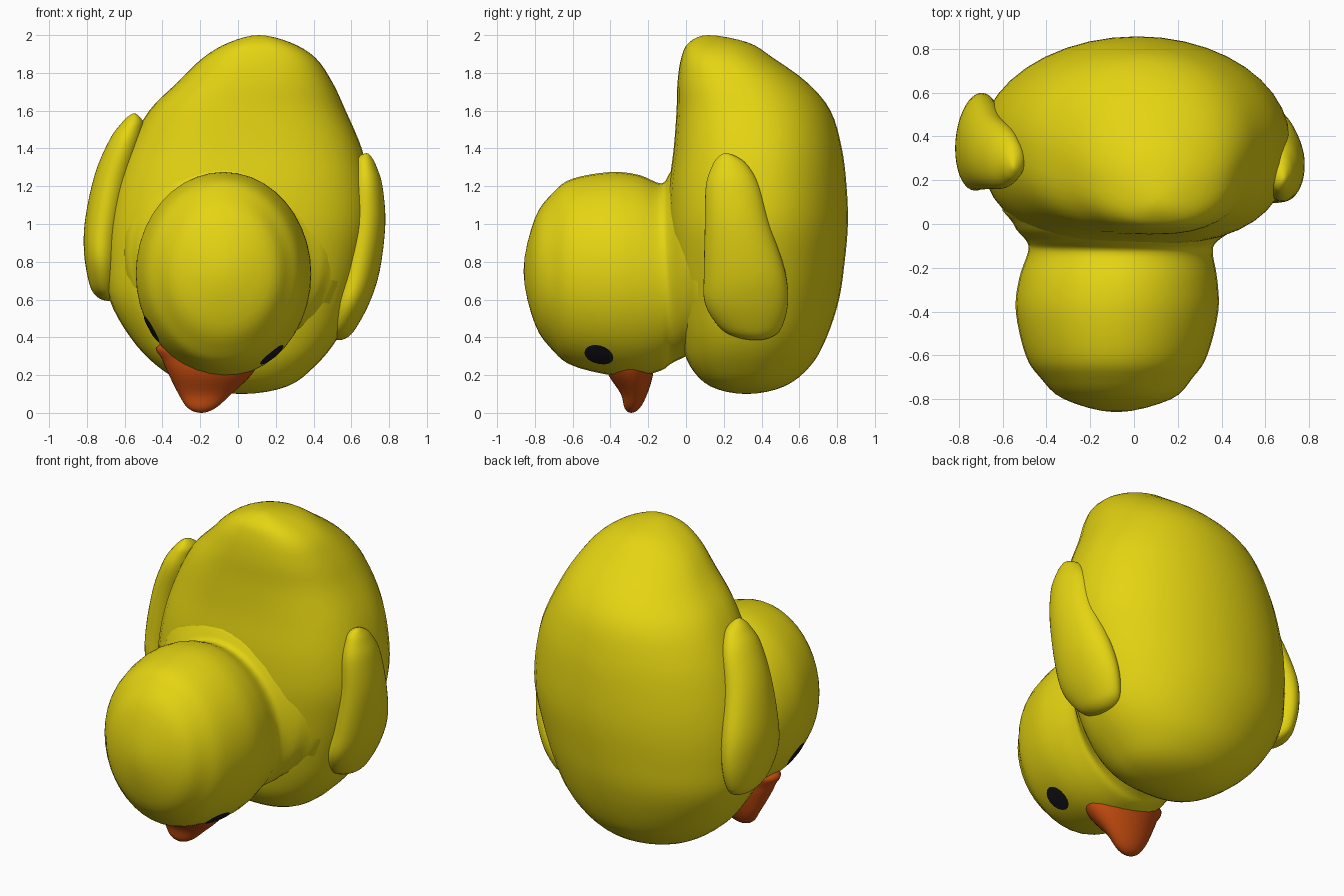
import bpy, bmesh, math
from mathutils import Vector
from mathutils.bvhtree import BVHTree

if "Cube" in bpy.data.objects:
    bpy.data.objects.remove(bpy.data.objects["Cube"])


def material(name, rgb):
    m = bpy.data.materials.new(name)
    m.diffuse_color = (*rgb, 1)
    m.use_nodes = True
    m.node_tree.nodes["Principled BSDF"].inputs["Base Color"].default_value = m.diffuse_color
    return m


yellow = material("yellow", (0.78, 0.66, 0.006))
orange = material("orange", (0.58, 0.075, 0.005))
black = material("black", (0.01, 0.01, 0.013))

# Tilted symmetry plane of the toy, used for wings and eyes
MID = Vector((-0.01, 0.35, 0.995))
NORMAL = Vector((1.34, -0.06, -0.23)).normalized()


def reflect(p):
    return p - 2 * (p - MID).dot(NORMAL) * NORMAL


def finish(bm, name, mat):
    bmesh.ops.remove_doubles(bm, verts=bm.verts, dist=0.0005)
    bmesh.ops.recalc_face_normals(bm, faces=bm.faces)
    for f in bm.faces:
        f.smooth = True
    me = bpy.data.meshes.new(name)
    bm.to_mesh(me)
    me.materials.append(mat)
    ob = bpy.data.objects.new(name, me)
    bpy.context.collection.objects.link(ob)
    return ob


def spline(a, b, c, d, t):
    return 0.5 * (2 * b + (c - a) * t + (2 * a - 5 * b + 4 * c - d) * t * t
                  + (3 * b - a - 3 * c + d) * t ** 3)


def loft(name, mat, rings, axis="z", front_power=2.0, mirrored=False, segs=40, steps=4):
    """Rounded loft through rings (position, u_min, u_max, v_min, v_max)."""
    rs = [(t, (a + b) / 2, (c + d) / 2, (b - a) / 2, (d - c) / 2) for t, a, b, c, d in rings]
    flip = lambda r: (r[0], r[1], r[2], -r[3], -r[4])  # round off the ends
    rs = [flip(rs[1])] + rs + [flip(rs[-2])]
    bm = bmesh.new()
    loops = []
    for i in range(1, len(rs) - 2):
        last = i == len(rs) - 3
        for s in range(steps + (1 if last else 0)):
            t, cu, cv, ru, rv = (spline(*q, s / steps) for q in zip(*rs[i - 1:i + 3]))
            loop = []
            for k in range(segs):
                a = 2 * math.pi * k / segs
                x, y = math.cos(a), math.sin(a)
                e = 2 / (front_power if y < 0 else 2)
                u = cu + ru * math.copysign(abs(x) ** e, x)
                v = cv + rv * math.copysign(abs(y) ** e, y)
                p = Vector((u, v, t) if axis == "z" else (u, t, v))
                loop.append(bm.verts.new(reflect(p) if mirrored else p))
            loops.append(loop)
    for A, B in zip(loops, loops[1:]):
        for k in range(segs):
            j = (k + 1) % segs
            bm.faces.new((A[k], A[j], B[j], B[k]))
    return finish(bm, name, mat)


# Egg-shaped body with the tail pointing up
loft("body", yellow, [
    (0.10, 0.02, 0.02, 0.32, 0.32),
    (0.14, -0.24, 0.26, 0.13, 0.52),
    (0.25, -0.43, 0.41, 0.02, 0.66),
    (0.40, -0.57, 0.53, -0.03, 0.745),
    (0.60, -0.68, 0.61, -0.07, 0.81),
    (0.80, -0.70, 0.67, -0.09, 0.84),
    (1.00, -0.69, 0.71, -0.10, 0.857),
    (1.20, -0.65, 0.70, -0.09, 0.85),
    (1.40, -0.58, 0.655, -0.065, 0.825),
    (1.60, -0.47, 0.57, -0.05, 0.765),
    (1.75, -0.32, 0.50, -0.045, 0.64),
    (1.88, -0.185, 0.41, -0.025, 0.46),
    (1.96, -0.05, 0.28, 0.015, 0.33),
    (2.00, 0.11, 0.11, 0.12, 0.12)], front_power=2.6)

# Round head with a neck flaring into the body
head = loft("head", yellow, [
    (-0.86, -0.08, -0.08, 0.75, 0.75),
    (-0.80, -0.32, 0.17, 0.47, 1.03),
    (-0.70, -0.43, 0.27, 0.325, 1.17),
    (-0.60, -0.495, 0.335, 0.25, 1.24),
    (-0.40, -0.54, 0.385, 0.20, 1.275),
    (-0.25, -0.525, 0.38, 0.195, 1.26),
    (-0.13, -0.485, 0.36, 0.225, 1.215),
    (-0.08, -0.49, 0.38, 0.26, 1.28),
    (0.00, -0.55, 0.48, 0.30, 1.38),
    (0.10, -0.52, 0.48, 0.35, 1.35)], axis="y")

# Beak: wide and thin, tip downward
loft("beak", orange, [
    (0.00, -0.195, -0.195, -0.29, -0.29),
    (0.025, -0.265, -0.12, -0.325, -0.245),
    (0.10, -0.315, -0.035, -0.345, -0.205),
    (0.20, -0.365, 0.07, -0.41, -0.175),
    (0.28, -0.40, 0.11, -0.43, -0.17),
    (0.36, -0.42, 0.12, -0.42, -0.18),
    (0.40, -0.15, -0.15, -0.3, -0.3)])

# Pair of wings
wing = [
    (0.385, 0.53, 0.53, 0.37, 0.37),
    (0.40, 0.47, 0.58, 0.27, 0.45),
    (0.45, 0.46, 0.625, 0.18, 0.505),
    (0.58, 0.48, 0.695, 0.10, 0.54),
    (0.75, 0.52, 0.75, 0.095, 0.525),
    (1.00, 0.57, 0.78, 0.10, 0.445),
    (1.20, 0.59, 0.765, 0.105, 0.39),
    (1.30, 0.61, 0.735, 0.135, 0.335),
    (1.35, 0.63, 0.71, 0.165, 0.28),
    (1.375, 0.68, 0.68, 0.21, 0.21)]
loft("right_wing", yellow, wing)
loft("left_wing", yellow, wing, mirrored=True)

# Flat round eyes laid on the head surface
bm_head = bmesh.new()
bm_head.from_mesh(head.data)
tree = BVHTree.FromBMesh(bm_head)


def eye(name, centre):
    out = (centre - Vector((-0.08, -0.40, 0.74))).normalized()
    side = out.cross(Vector((0, 1, 0))).normalized()
    up = side.cross(out)
    bm = bmesh.new()

    def put(r, a):
        start = centre + out * 0.3 + side * r * math.cos(a) + up * r * math.sin(a)
        hit = tree.ray_cast(start, -out)[0]
        return bm.verts.new(hit + out * 0.005)

    mid = put(0, 0)
    n = 16
    loops = [[put(r, 2 * math.pi * k / n) for k in range(n)] for r in (0.028, 0.055, 0.078)]
    for k in range(n):
        j = (k + 1) % n
        bm.faces.new((mid, loops[0][k], loops[0][j]))
        for A, B in zip(loops, loops[1:]):
            bm.faces.new((A[k], B[k], B[j], A[j]))
    finish(bm, name, black)


eye("right_eye", Vector((0.175, -0.46, 0.315)))
eye("left_eye", Vector((-0.47, -0.43, 0.435)))
bm_head.free()
